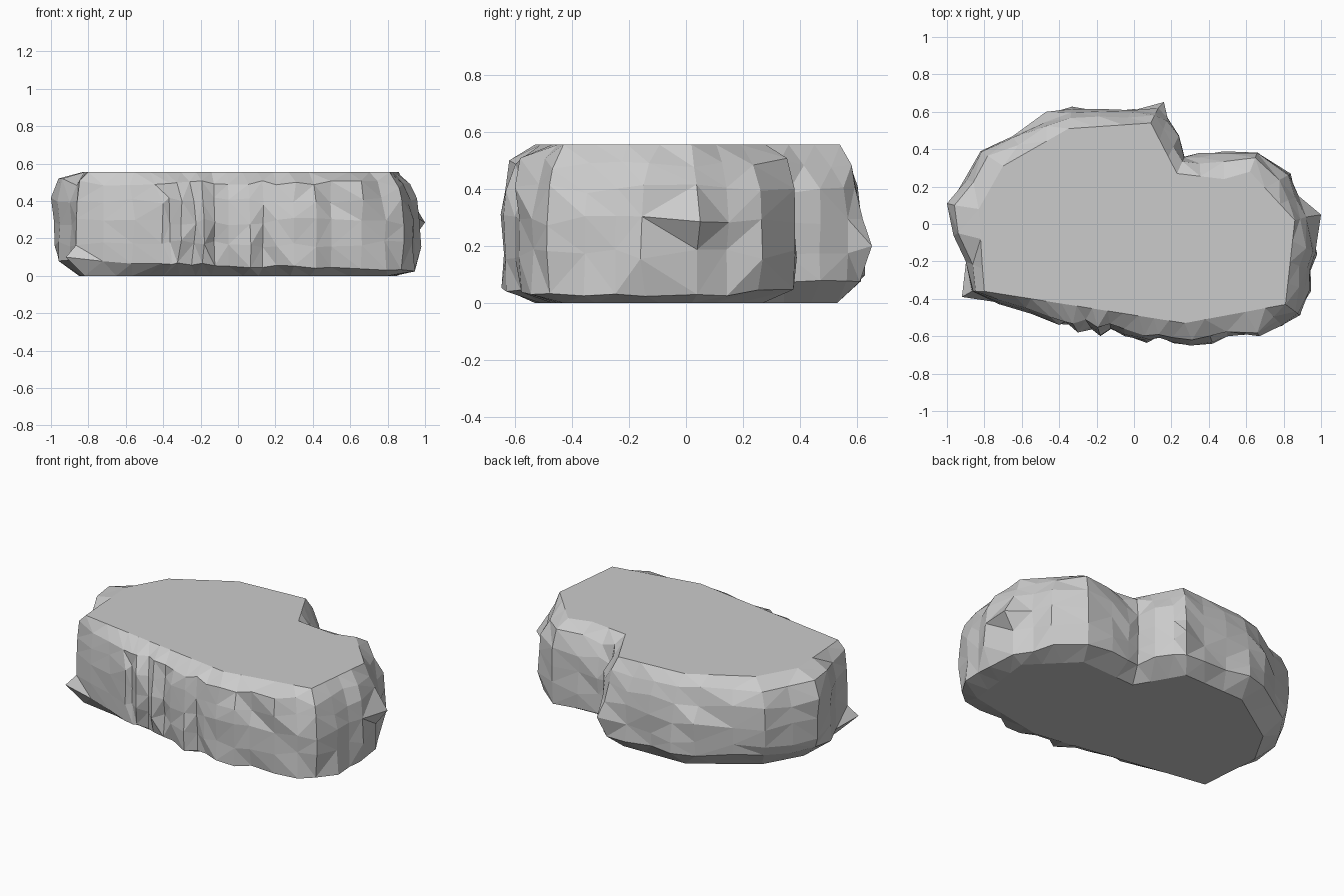
import bpy, bmesh, random
from mathutils import Vector

if "Cube" in bpy.data.objects:
    bpy.data.objects.remove(bpy.data.objects["Cube"])

random.seed(4)

# Widest outline of the rock, counter-clockwise from the right tip
outer = [(.93, .04), (.88, .15), (.84, .27), (.66, .385), (.48, .39), (.35, .38),
         (.27, .36), (.25, .49), (.18, .57), (.13, .62), (0, .62), (-.17, .615),
         (-.33, .63), (-.47, .60), (-.66, .48), (-.82, .39), (-.91, .24), (-1, .11),
         (-.97, -.06), (-.90, -.2), (-.87, -.36), (-.72, -.43), (-.55, -.48), (-.4, -.54),
         (-.34, -.55), (-.3, -.58), (-.22, -.57), (-.18, -.60), (-.12, -.58), (-.05, -.60),
         (.07, -.64), (.14, -.62), (.21, -.64), (.3, -.65), (.42, -.64), (.5, -.61),
         (.67, -.60), (.8, -.55), (.89, -.49), (.95, -.36), (.95, -.25), (.98, -.16)]
N = len(outer)

# Corners of the flat top, keyed by the outline point they sit inside
top_corners = {0: (.86, .02), 3: (.62, .28), 4: (.48, .24), 6: (.23, .27), 9: (.09, .54),
               12: (-.35, .51), 15: (-.70, .31), 17: (-.83, .08), 19: (-.81, -.24),
               20: (-.80, -.36), 33: (.27, -.53), 38: (.81, -.43)}
base_corners = {0: (.85, .02), 3: (.60, .27), 6: (.22, .25), 9: (.06, .53), 12: (-.36, .52),
                15: (-.72, .28), 17: (-.85, .05), 20: (-.82, -.35), 33: (.28, -.53),
                38: (.80, -.43)}


def spread(corners):
    """Fill in straight edges between the given corners."""
    keys = sorted(corners)
    ring = []
    for a, b in zip(keys, keys[1:] + [keys[0] + N]):
        p, q = Vector(corners[a]), Vector(corners[b % N])
        ring += [p.lerp(q, (i - a) / (b - a)) for i in range(a, b)]
    return ring


top, base = spread(top_corners), spread(base_corners)
bm = bmesh.new()
rings = [[bm.verts.new((p.x, p.y, 0)) for p in base]]

# Craggy side rings: height and how far they reach towards the widest outline
levels = [(.055, .88), (.17, .98), (.29, 1), (.40, .93), (.49, .68)]
spikes = {(1, 20): (-.92, -.39, .10), (2, 9): (.16, .652, .20), (3, 0): (1, .05, .285),
          (5, 33): (.31, -.62, .50), (5, 18): (-.94, -.05, .52), (5, 17): (-.96, .1, .52)}
crevice = [random.uniform(.15, .4) if i in (24, 26, 28, 31, 35) else 0 for i in range(N)]
for k, (z, reach) in enumerate(levels, 1):
    ring = []
    for i, (x, y) in enumerate(outer):
        inner = base[i] if z < .28 else top[i]
        t = reach - crevice[i] * random.uniform(.2, 1)
        t += random.uniform(-.14, .03) if k in (2, 3) else random.uniform(-.14, .1)
        if k == 5 and 23 <= i <= 36:      # the front wall stays steep to the top
            t += .12
        if k >= 4 and (x > .75 or 7 <= i <= 14):   # right and back lean in
            t -= .14
        p = inner.lerp(Vector((x, y)), min(t, 1))
        h = z + random.uniform(-.02, .02)
        if k == 1:                        # undercut is taller at the left and back
            h = z - .035 * x + .05 * max(y, 0) + random.uniform(-.01, .01)
        ring.append(bm.verts.new(spikes.get((k, i), (p.x, p.y, h))))
    rings.append(ring)
rings.append([bm.verts.new((p.x, p.y, .555)) for p in top])

# Triangulated side facets, each quad split along its shorter diagonal
for lo, hi in zip(rings, rings[1:]):
    for i in range(N):
        j = (i + 1) % N
        a, b, c, d = lo[i], lo[j], hi[j], hi[i]
        if (a.co - c.co).length < (b.co - d.co).length:
            bm.faces.new((a, b, c))
            bm.faces.new((a, c, d))
        else:
            bm.faces.new((a, b, d))
            bm.faces.new((b, c, d))

# Flat top and underside
bm.faces.new(rings[-1])
bm.faces.new(rings[0][::-1])
bmesh.ops.recalc_face_normals(bm, faces=bm.faces)

mesh = bpy.data.meshes.new("flat_rock")
bm.to_mesh(mesh)
bm.free()
rock = bpy.data.objects.new("flat_rock", mesh)
bpy.context.collection.objects.link(rock)
